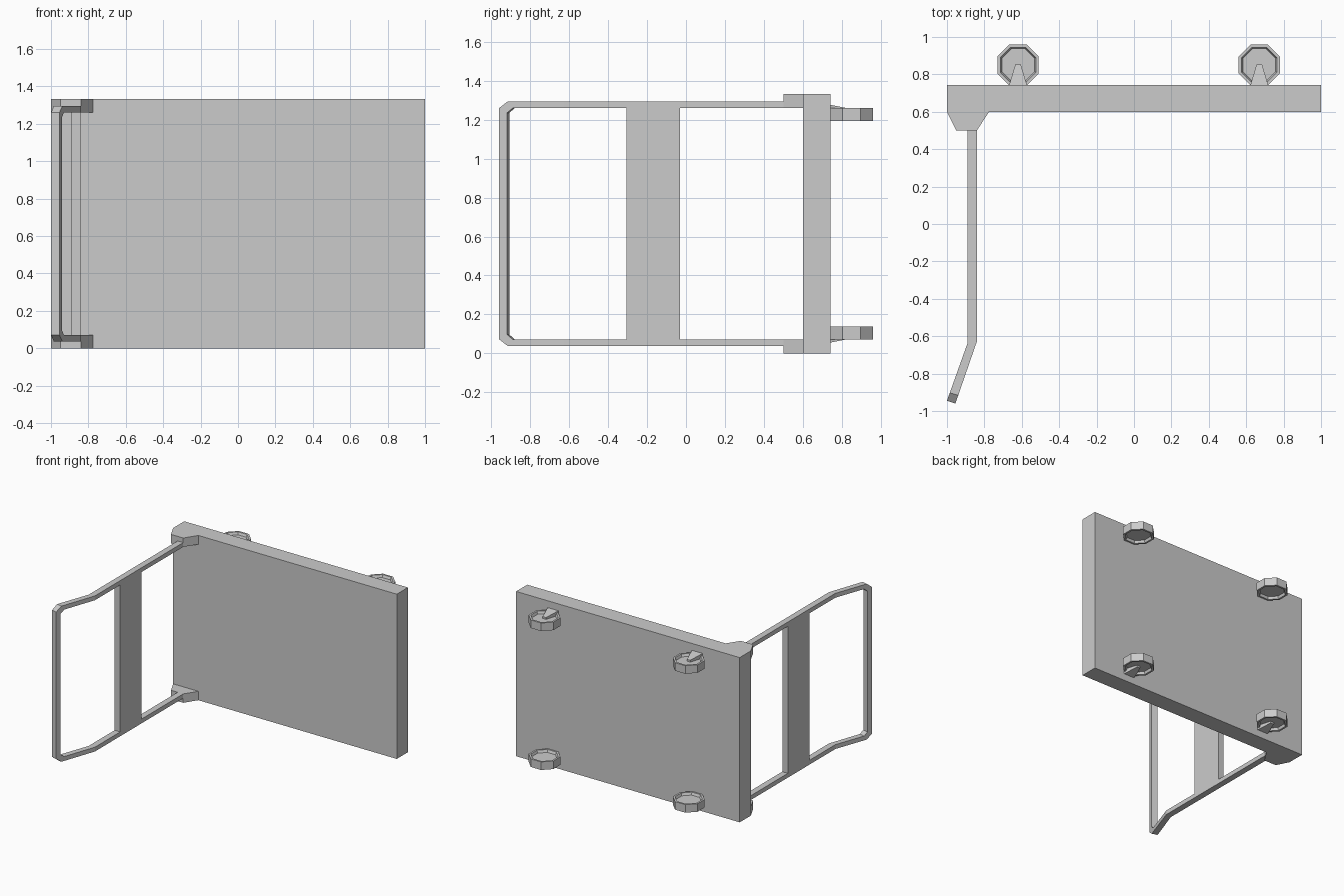
import bpy, bmesh
from math import pi, cos, sin
from mathutils import Vector

if "Cube" in bpy.data.objects:
    bpy.data.objects.remove(bpy.data.objects["Cube"])

H = 1.332          # overall height; everything mirrors about H / 2


def make_object(name, verts, faces):
    mesh = bpy.data.meshes.new(name)
    mesh.from_pydata(verts, [], faces)
    bm = bmesh.new()
    bm.from_mesh(mesh)
    bmesh.ops.recalc_face_normals(bm, faces=bm.faces)
    bm.to_mesh(mesh)
    bm.free()
    obj = bpy.data.objects.new(name, mesh)
    bpy.context.collection.objects.link(obj)
    return obj


def loft(name, rings, cap=True):
    """Join rings of equal length; cap the ends or close the loop."""
    n, m = len(rings[0]), len(rings)
    faces = []
    for k in range(m - 1 if cap else m):
        a, b = k * n, (k + 1) % m * n
        faces += [(a + i, a + (i + 1) % n, b + (i + 1) % n, b + i) for i in range(n)]
    if cap:
        faces += [tuple(range(n)), tuple(range((m - 1) * n, m * n))]
    return make_object(name, [p for r in rings for p in r], faces)


def prism(name, outline, z0, z1):
    return loft(name, [[(x, y, z) for x, y in outline] for z in (z0, z1)])


def box(name, x0, x1, y0, y1, z0, z1):
    return prism(name, [(x0, y0), (x1, y0), (x1, y1), (x0, y1)], z0, z1)


def flip(z, top):
    return z if top else H - z


# Platform
box("platform", -1, 1, 0.6, 0.742, 0, H)

# Corner sockets holding the handle
socket = [(-1, 0.6), (-0.95, 0.5), (-0.84, 0.5), (-0.775, 0.6)]
for top, side in ((True, "top"), (False, "bottom")):
    prism("handle_socket_" + side, socket, flip(1.26, top), flip(H, top))

# Handle frame: flat loop in (t, z) laid along two bent rails
rails = ([(-0.89, 0.5), (-0.89, -0.637), (-1, -0.945)],
         [(-0.84, 0.5), (-0.84, -0.628), (-0.955, -0.96)])


def on_rail(rail, t, z):
    i = min(int(t), 1)
    p = Vector(rail[i]).lerp(Vector(rail[i + 1]), t - i)
    return (p.x, p.y, z)


outer = [(0, 1.295), (1, 1.295), (1.865, 1.295), (2, 1.26)]
inner = [(0, 1.26), (1, 1.26), (1.79, 1.26), (1.88, 1.235)]
outer += [(t, H - z) for t, z in reversed(outer)]
inner += [(t, H - z) for t, z in reversed(inner)]
sections = [[on_rail(rails[0], *o), on_rail(rails[1], *o),
             on_rail(rails[1], *i), on_rail(rails[0], *i)]
            for o, i in zip(outer, inner)]
loft("handle_frame", sections)

# Cross panel in the handle
box("handle_panel", -0.89, -0.84, -0.305, -0.03, H - 1.26, 1.26)

# Octagonal wheels with recessed faces, and their tapered mounts
wheel_profile = [(0.087, 1.24), (0.095, 1.26), (0.11, 1.26),
                 (0.11, 1.195), (0.095, 1.195), (0.087, 1.215)]
wedge = [(-0.05, 0.735, 1.278), (0.05, 0.735, 1.278),
         (0.015, 0.852, 1.255), (-0.015, 0.852, 1.255)]
for cx, end in ((-0.62, "left"), (0.67, "right")):
    for top, side in ((True, "top"), (False, "bottom")):
        rings = []
        for apothem, z in wheel_profile:
            r = apothem / cos(pi / 8)
            rings.append([(cx + r * cos(pi / 8 + k * pi / 4),
                           0.85 + r * sin(pi / 8 + k * pi / 4), flip(z, top))
                          for k in range(8)])
        loft(f"wheel_{side}_{end}", rings)
        loft(f"wheel_mount_{side}_{end}",
             [[(cx + x, y, flip(z, top)) for x, y, z in wedge],
              [(cx + x, y, flip(1.235, top)) for x, y, z in wedge]])
